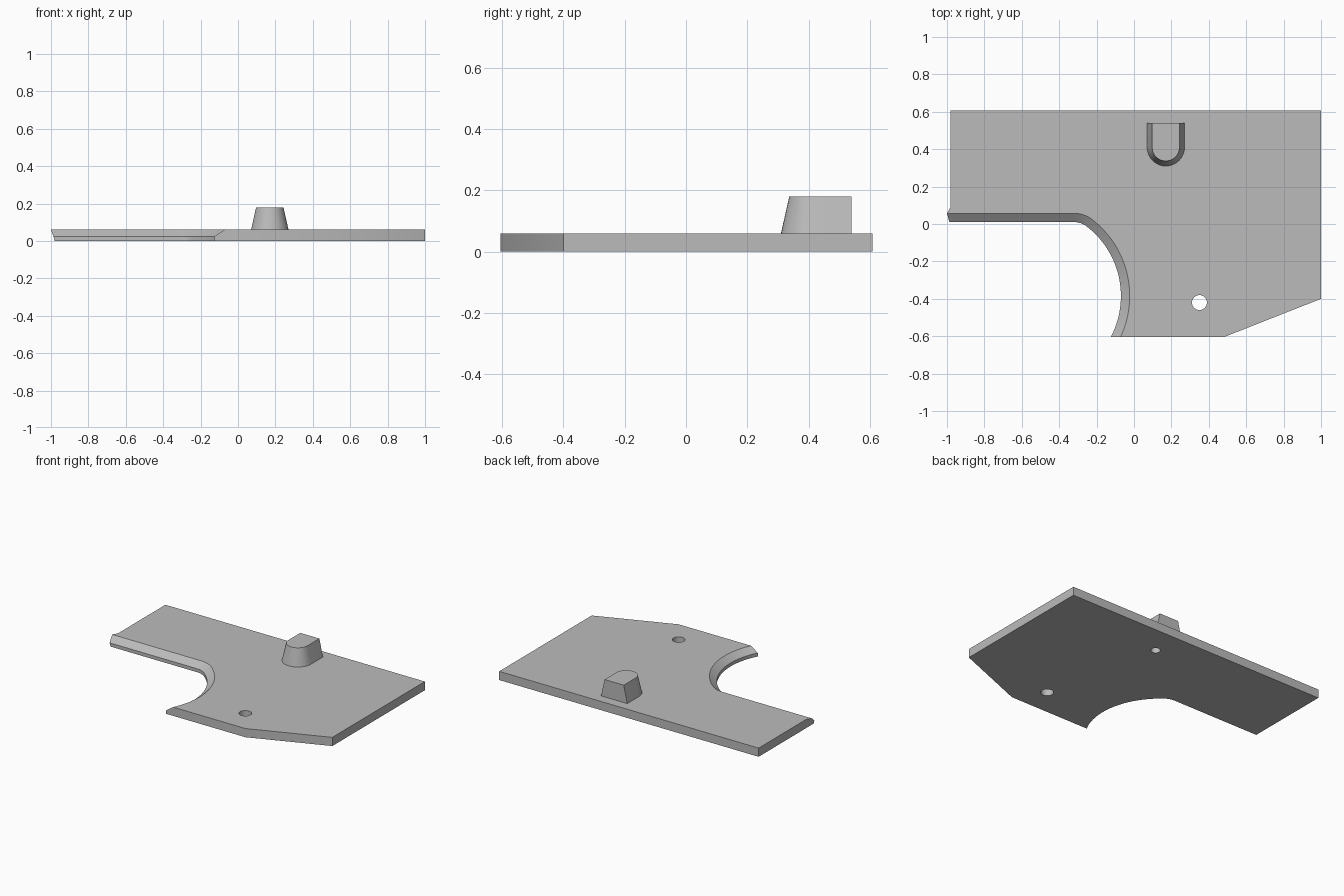
import bpy, bmesh
from math import sin, cos, pi, atan2, asin, radians

cube = bpy.data.objects.get("Cube")
if cube:
    bpy.data.objects.remove(cube, do_unlink=True)

# Material
grey = bpy.data.materials.new("plain_grey")
grey.use_nodes = True
colour = (0.5, 0.5, 0.5, 1)
grey.diffuse_color = colour
grey.node_tree.nodes["Principled BSDF"].inputs["Base Color"].default_value = colour


def loft(name, levels):
    """Solid through stacked outlines, given as (z, points)."""
    bm = bmesh.new()
    rings = [[bm.verts.new((x, y, z)) for x, y in pts] for z, pts in levels]
    n = len(rings[0])
    for low, high in zip(rings, rings[1:]):
        for i in range(n):
            j = (i + 1) % n
            bm.faces.new((low[i], low[j], high[j], high[i]))
    bm.faces.new(rings[0][::-1])
    bm.faces.new(rings[-1])
    bmesh.ops.recalc_face_normals(bm, faces=bm.faces)
    mesh = bpy.data.meshes.new(name)
    bm.to_mesh(mesh)
    bm.free()
    mesh.materials.append(grey)
    obj = bpy.data.objects.new(name, mesh)
    bpy.context.collection.objects.link(obj)
    return obj


def arc(cx, cy, r, start, end, steps):
    angles = [start + (end - start) * i / steps for i in range(steps + 1)]
    return [(cx + r * cos(a), cy + r * sin(a)) for a in angles]


def activate(obj):
    bpy.ops.object.select_all(action='DESELECT')
    obj.select_set(True)
    bpy.context.view_layer.objects.active = obj


def drill(obj, x, y, r, depth):
    cutter = loft("hole_cutter", [(z, arc(x, y, r, 0, 2 * pi, 32)[:-1]) for z in (-0.05, depth)])
    cutter.hide_render = True
    mod = obj.modifiers.new("hole", 'BOOLEAN')
    mod.operation, mod.solver, mod.object = 'DIFFERENCE', 'EXACT', cutter
    activate(obj)
    bpy.ops.object.modifier_apply(modifier=mod.name)
    bpy.data.objects.remove(cutter, do_unlink=True)


FRONT, BACK, LEFT_END = -0.605, 0.608, -0.98


def plate_outline(offset, tip):
    """Plate edge, with the scooped side moved inwards by offset."""
    cx, cy, fx, fy = -0.54, -0.385, -0.32, -0.10
    big, small = 0.47 + offset, 0.11 + offset
    join = atan2(fy - cy, fx - cx)
    scoop = arc(fx, fy, small, pi / 2, join, 10)
    scoop += arc(cx, cy, big, join, asin((FRONT - cy) / big), 28)[1:]
    return [(LEFT_END, 0.09), (tip, 0.01 + offset)] + scoop + [
        (0.48, FRONT), (1, -0.40), (1, BACK), (LEFT_END, BACK)]


# Plate with chamfered scoop and a screw hole
edge = plate_outline(0, LEFT_END)
mid = plate_outline(0, -0.987)
plate = loft("plate", [(0, edge), (0.024, mid), (0.06, plate_outline(0.047, -1))])
drill(plate, 0.35, -0.42, 0.04, 0.2)


# Tapered peg with rounded front and flat back
def peg_outline(r):
    return arc(0.17, 0.41, r, pi, 2 * pi, 20) + [(0.17 + r, 0.54), (0.17 - r, 0.54)]


peg = loft("peg", [(0.06, peg_outline(0.1)), (0.18, peg_outline(0.073))])

# Blind hole from below, running into the peg
for part in (plate, peg):
    drill(part, 0.17, 0.41, 0.03, 0.13)
    activate(part)
    bpy.ops.object.shade_smooth_by_angle(angle=radians(25))
